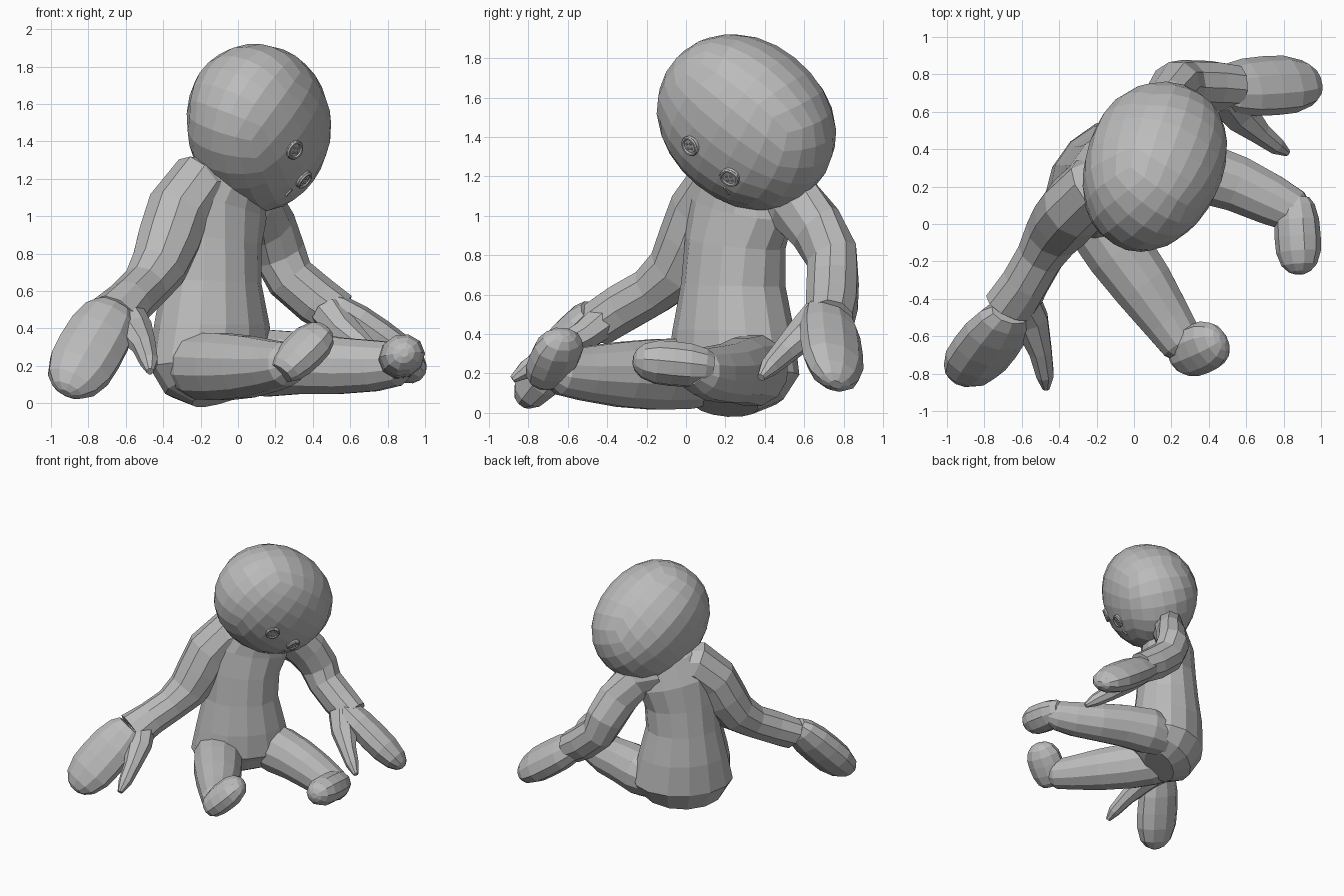
import bpy, bmesh, math
from mathutils import Vector, Matrix

cube = bpy.data.objects.get("Cube")
if cube:
    bpy.data.objects.remove(cube, do_unlink=True)

grey = bpy.data.materials.new("plain_grey")
grey.use_nodes = True
colour = (0.5, 0.5, 0.5, 1)
grey.diffuse_color = colour
grey.node_tree.nodes["Principled BSDF"].inputs["Base Color"].default_value = colour


def finish(name, bm):
    bmesh.ops.recalc_face_normals(bm, faces=bm.faces)
    mesh = bpy.data.meshes.new(name)
    bm.to_mesh(mesh)
    bm.free()
    mesh.materials.append(grey)
    obj = bpy.data.objects.new(name, mesh)
    bpy.context.collection.objects.link(obj)
    return obj


def loft(name, rings, hint, sides=10):
    """Skin elliptical rings (x, y, z, half width, half depth) along a path."""
    bm = bmesh.new()
    centres = [Vector(r[:3]) for r in rings]
    loops = []
    for i, r in enumerate(rings):
        t = (centres[min(i + 1, len(rings) - 1)] - centres[max(i - 1, 0)]).normalized()
        side = Vector(hint)
        side = (side - t * side.dot(t)).normalized()
        depth = t.cross(side)
        loop = []
        for k in range(sides):
            a = math.tau * (k + 0.5) / sides
            loop.append(bm.verts.new(centres[i] + side * math.cos(a) * r[3]
                                     + depth * math.sin(a) * r[-1]))
        loops.append(loop)
    for lo, hi in zip(loops, loops[1:]):
        for k in range(sides):
            n = (k + 1) % sides
            bm.faces.new((lo[k], lo[n], hi[n], hi[k]))
    bm.faces.new(loops[0])
    bm.faces.new(loops[-1])
    return finish(name, bm)


def mitt(name, centre, direction, hint, length, width, depth):
    """Flattened pad with a full heel and a rounded tip, for hands and feet."""
    d = Vector(direction).normalized()
    rings = []
    for t, s in ((-1.05, .6), (-.85, .82), (-.45, .97), (0, 1), (.4, .97),
                 (.75, .77), (.93, .48), (1, .2)):
        p = Vector(centre) + d * t * length
        rings.append((*p, width * s, depth * s))
    return loft(name, rings, hint)


# Torso, turned to face between front and left
loft("torso", [
    (-.09, .2, .04, .2, .13), (-.12, .22, .11, .32, .23),
    (-.14, .24, .21, .38, .285), (-.14, .24, .42, .335, .28),
    (-.14, .24, .65, .28, .25), (-.13, .25, .86, .28, .23),
    (-.11, .28, 1.05, .32, .21), (-.06, .29, 1.2, .25, .18),
    (0, .29, 1.32, .15, .13)], (1, 1, 0), 14)

# Arms
loft("right_arm", [
    (-.08, .27, 1.17, .13), (-.21, .19, 1.16, .18), (-.32, .09, 1.02, .18),
    (-.37, .03, .87, .175), (-.43, -.05, .72, .155), (-.5, -.17, .62, .13),
    (-.58, -.31, .54, .13), (-.66, -.44, .46, .15, .12)], (.8, -.1, -.35))
loft("left_arm", [
    (-.02, .42, 1.12, .13, .15), (.1, .54, 1.07, .12, .17), (.17, .66, .94, .12, .16),
    (.22, .74, .8, .13, .15), (.28, .745, .67, .135), (.42, .74, .55, .135),
    (.54, .73, .47, .125)], (-.3, .8, -.35))

# Hands and thumbs
mitt("right_hand", (-.795, -.66, .275), (-.41, -.57, -.71), (.9, -.11, -.4), .31, .185, .12)
mitt("left_hand", (.73, .74, .33), (.81, .06, -.58), (-.3, .8, -.35), .32, .17, .115)
loft("right_thumb", [
    (-.62, -.4, .48, .12, .1), (-.55, -.52, .39, .1, .08), (-.5, -.68, .3, .065),
    (-.475, -.81, .22, .05), (-.47, -.88, .17, .02)], (1, 0, 0), 8)
loft("left_thumb", [
    (.5, .68, .48, .12, .1), (.57, .58, .39, .1, .08), (.67, .49, .3, .065),
    (.76, .42, .23, .05), (.82, .38, .18, .02)], (1, 1, 0), 8)

# Legs
loft("right_leg", [
    (-.27, .15, .2, .15), (-.19, .01, .2, .185), (-.08, -.15, .195, .185),
    (.05, -.33, .195, .17), (.18, -.52, .2, .14), (.26, -.64, .21, .12),
    (.29, -.69, .22, .08)], (1, .7, 0), 12)
loft("left_leg", [
    (-.04, .37, .2, .15), (.15, .34, .215, .185), (.35, .28, .215, .17),
    (.55, .215, .2, .155), (.73, .13, .2, .14), (.85, .07, .21, .12),
    (.9, .03, .22, .08)], (.4, 1, 0), 12)

# Feet
mitt("right_foot", (.355, -.665, .285), (.6, .26, .6), (.6, -.75, 0), .175, .14, .105)
mitt("left_foot", (.875, -.07, .25), (.06, -1, .1), (1, 0, .4), .2, .125, .115)

# Head: rounded cube grid stretched along its own tilted axes
across = Vector((.26, .75, -.6)).normalized()
face = Vector((.8, -.5, -.3))
face = (face - across * face.dot(across)).normalized()
crown = face.cross(across)
middle = Vector((.115, .3, 1.472))
half_w, half_u, half_back, half_face = .485, .415, .395, .34
power = 2.12

bm = bmesh.new()
bmesh.ops.create_cube(bm, size=2)
bmesh.ops.subdivide_edges(bm, edges=bm.edges[:], cuts=5, use_grid_fill=True)
for v in bm.verts:
    n = Vector([math.tan(c * math.pi / 4) for c in v.co])
    n /= sum(abs(c) ** power for c in n) ** (1 / power)
    # The nape is tucked in
    reach = half_face if n.y > 0 else half_back * (1 + .2 * min(n.z, 0))
    v.co = middle + across * n.x * half_w + face * n.y * reach + crown * n.z * half_u
finish("head", bm)


def on_face(w, u):
    f = half_face * (1 - abs(w / half_w) ** power - abs(u / half_u) ** power) ** (1 / power)
    normal = (across * w / half_w ** 2 + crown * u / half_u ** 2
              + face * f / half_face ** 2).normalized()
    return middle + across * w + crown * u + face * f, normal


# Button eyes: disc, raised rim and four stitch studs
def button(name, w, u):
    point, normal = on_face(w, u)
    place = Matrix.Translation(point) @ normal.to_track_quat('Z', 'Y').to_matrix().to_4x4()
    bm = bmesh.new()

    def disc(r, low, high, x=0, y=0, sides=16):
        bmesh.ops.create_cone(bm, cap_ends=True, segments=sides, radius1=r, radius2=r * .9,
                              depth=high - low,
                              matrix=place @ Matrix.Translation((x, y, (low + high) / 2)))

    disc(.055, -.02, .008)
    for x in (-.013, .013):
        for y in (-.013, .013):
            disc(.007, .006, .014, x, y, 8)
    finish(name, bm)
    bpy.ops.mesh.primitive_torus_add(major_segments=18, minor_segments=6,
                                     major_radius=.044, minor_radius=.009)
    rim = bpy.context.object
    rim.name = name + "_rim"
    rim.matrix_world = place @ Matrix.Translation((0, 0, .008))
    rim.data.materials.append(grey)


button("right_eye", -.09, -.1)
button("left_eye", .17, -.11)

# Small stitched mouth
point, normal = on_face(.18, -.21)
bm = bmesh.new()
bmesh.ops.create_cube(bm, size=1, matrix=Matrix.Translation(point)
                      @ normal.to_track_quat('Z', 'Y').to_matrix().to_4x4()
                      @ Matrix.Diagonal((.012, .05, .009, 1)))
finish("mouth", bm)
